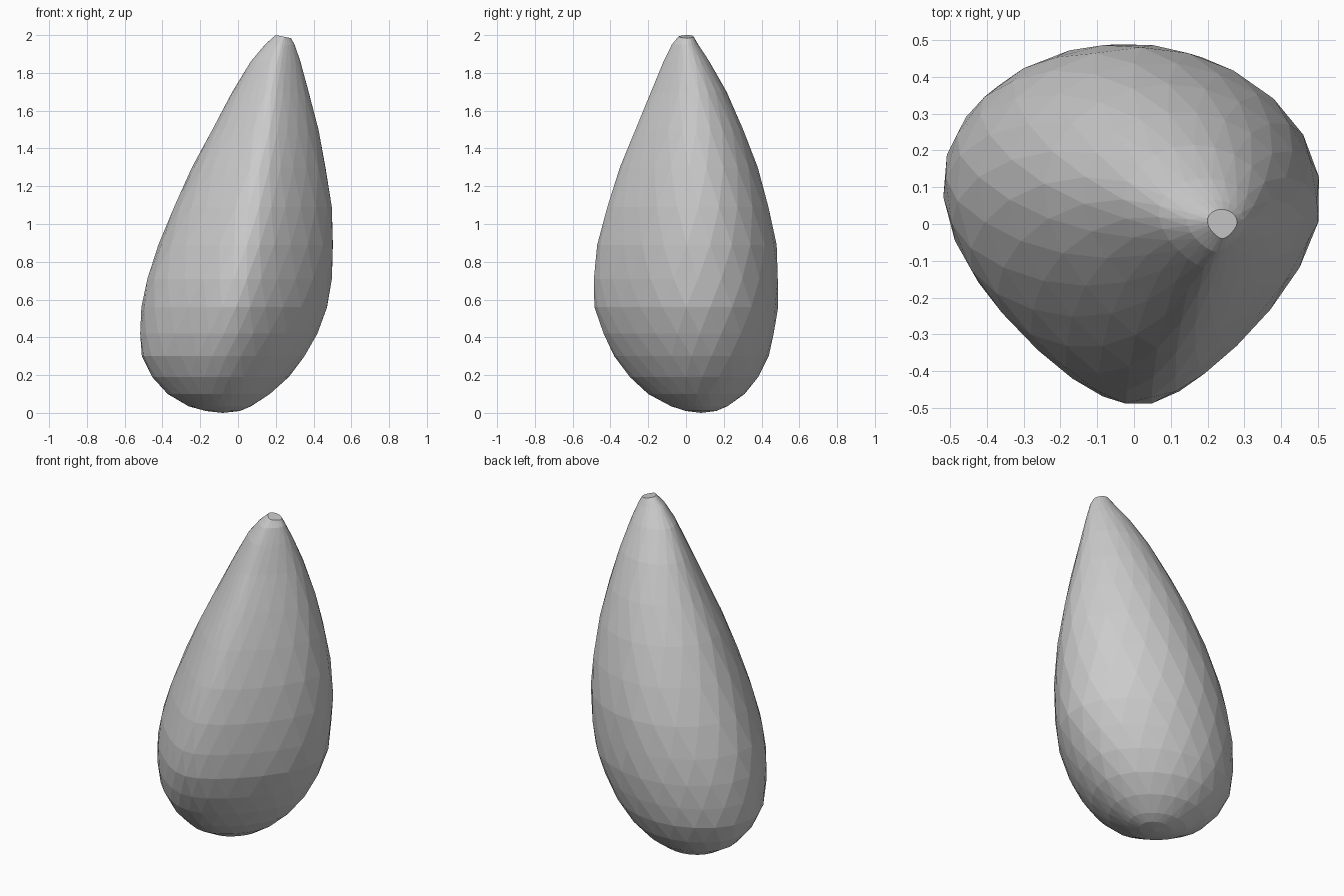
import bpy
import bmesh
from math import sin, cos, tau

cube = bpy.data.objects.get("Cube")
if cube:
    bpy.data.objects.remove(cube, do_unlink=True)

SIDES = 24

# Cross-section bounds going up the body: height, x min, x max, y min, y max
LEVELS = [
    (0.01, -0.17, 0.01, 0.0, 0.16),
    (0.035, -0.26, 0.07, -0.08, 0.22),
    (0.10, -0.37, 0.17, -0.20, 0.31),
    (0.19, -0.45, 0.27, -0.30, 0.385),
    (0.30, -0.503, 0.355, -0.38, 0.438),
    (0.42, -0.51, 0.42, -0.44, 0.468),
    (0.56, -0.50, 0.475, -0.485, 0.488),
    (0.71, -0.47, 0.495, -0.492, 0.49),
    (0.89, -0.41, 0.505, -0.47, 0.48),
    (1.09, -0.33, 0.495, -0.42, 0.44),
    (1.30, -0.235, 0.465, -0.35, 0.38),
    (1.50, -0.13, 0.425, -0.27, 0.305),
    (1.70, -0.025, 0.375, -0.185, 0.215),
    (1.86, 0.07, 0.33, -0.12, 0.125),
    (1.95, 0.145, 0.30, -0.075, 0.065),
]


def egg_outline(angle, z):
    """Unit egg, narrow at the front; it is rounder towards the bottom."""
    rise = min(z / 0.6, 1)
    s = sin(angle)
    width = 1 + (0.5 + 0.5 * rise) * (0.26 * s - 0.18 * s * s - 0.01)
    # The back leans to the right, and low down the front leans to the left
    skew = 0.06 if s > 0 else 0.06 * (1 - rise)
    return cos(angle) * width - skew * s, s


def add_ring(bm, level, row):
    """Add one ring; every second ring is turned by half a facet."""
    z, x_min, x_max, y_min, y_max = level
    ring = []
    for i in range(SIDES):
        u, v = egg_outline(tau * (i + 0.5 * (row % 2)) / SIDES, z)
        x = (x_min + x_max) / 2 + u * (x_max - x_min) / 2
        y = (y_min + y_max) / 2 + v * (y_max - y_min) / 2
        ring.append(bm.verts.new((x, y, z)))
    return ring


def join_rings(bm, low, high, row):
    """Join two staggered rings with a band of triangles."""
    for i in range(SIDES):
        j = (i + 1) % SIDES
        if row % 2 == 0:
            bm.faces.new((low[i], low[j], high[i]))
            bm.faces.new((low[j], high[j], high[i]))
        else:
            bm.faces.new((low[i], low[j], high[j]))
            bm.faces.new((low[i], high[j], high[i]))


def add_fan(bm, ring, point):
    """Close a ring with triangles that meet in one point."""
    pole = bm.verts.new(point)
    for i in range(SIDES):
        bm.faces.new((ring[i], ring[(i + 1) % SIDES], pole))


# Leaning drop-shaped body
bm = bmesh.new()
rings = [add_ring(bm, level, row) for row, level in enumerate(LEVELS)]

# Small blunt tip, sloping down to the left
tip = add_ring(bm, (2.0, 0.2, 0.28, -0.04, 0.04), len(LEVELS))
for vert in tip:
    vert.co.z -= 0.2 * (vert.co.x - 0.2)
rings.append(tip)

for row in range(len(rings) - 1):
    join_rings(bm, rings[row], rings[row + 1], row)
add_fan(bm, rings[0], (-0.08, 0.08, 0))
add_fan(bm, tip, (0.24, 0, 1.992))
bmesh.ops.recalc_face_normals(bm, faces=bm.faces)

mesh = bpy.data.meshes.new("drop_body")
bm.to_mesh(mesh)
bm.free()
body = bpy.data.objects.new("drop_body", mesh)
bpy.context.collection.objects.link(body)

# Plain grey surface
grey = bpy.data.materials.new("light_grey")
grey.use_nodes = True
colour = (0.6, 0.6, 0.6, 1)
grey.diffuse_color = colour
for node in grey.node_tree.nodes:
    if node.type == "BSDF_PRINCIPLED":
        node.inputs["Base Color"].default_value = colour
mesh.materials.append(grey)
